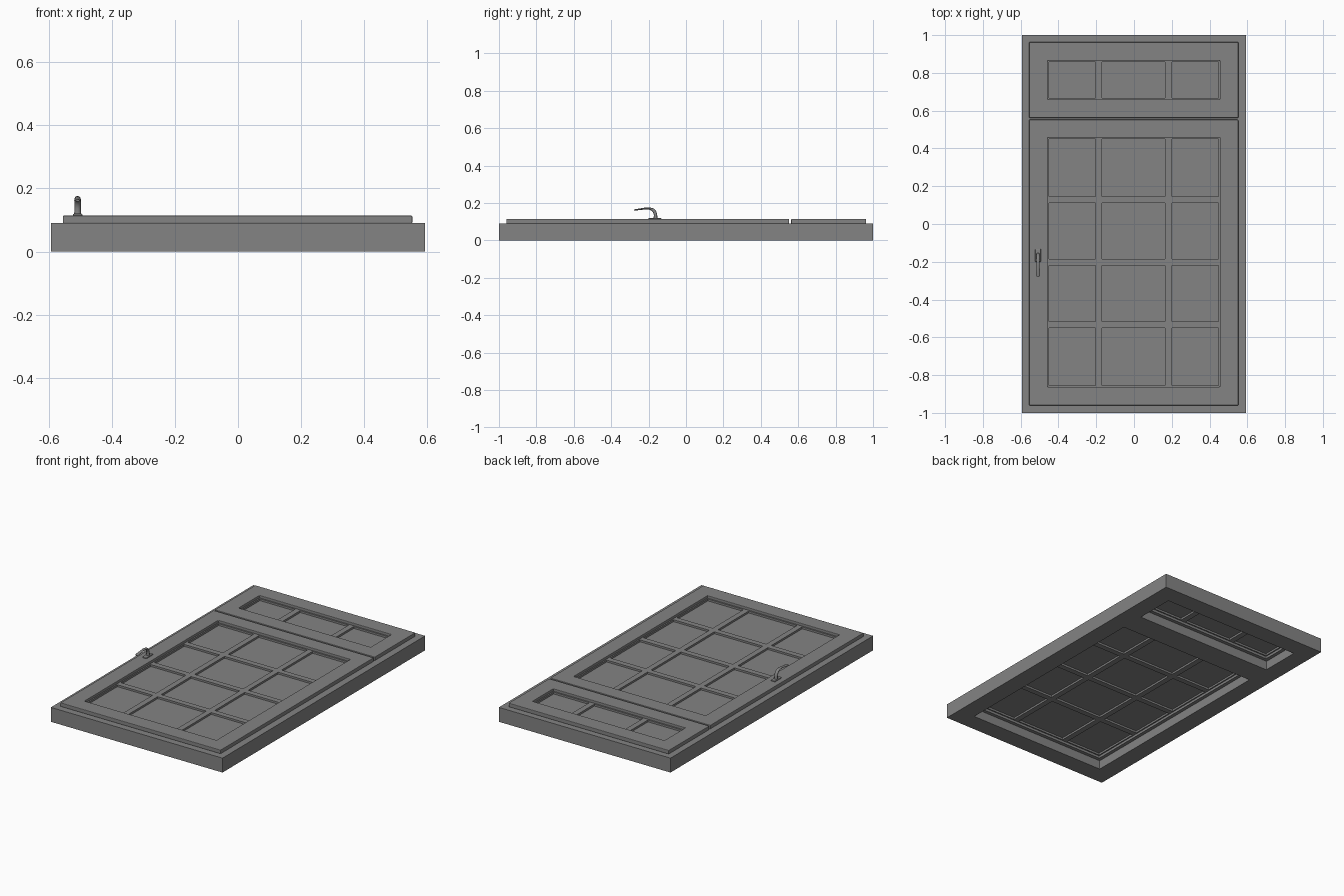
import bpy, bmesh, math
from mathutils import Vector

if "Cube" in bpy.data.objects:
    bpy.data.objects.remove(bpy.data.objects["Cube"], do_unlink=True)

GREY = (0.23, 0.23, 0.23, 1.0)
grey = bpy.data.materials.new("window grey")
grey.use_nodes = True
grey.diffuse_color = GREY
grey.node_tree.nodes["Principled BSDF"].inputs["Base Color"].default_value = GREY


def finish(name, bm):
    bmesh.ops.recalc_face_normals(bm, faces=bm.faces[:])
    mesh = bpy.data.meshes.new(name)
    bm.to_mesh(mesh)
    bm.free()
    mesh.materials.append(grey)
    ob = bpy.data.objects.new(name, mesh)
    bpy.context.collection.objects.link(ob)
    return ob


def lattice(name, xs, ys, z0, z1, bevel=0.0):
    """Slab of alternating bars and openings: odd cells in both directions are open."""
    bm = bmesh.new()
    grid = [[bm.verts.new((x, y, z0)) for y in ys] for x in xs]
    for i in range(len(xs) - 1):
        for j in range(len(ys) - 1):
            if not (i % 2 and j % 2):
                bm.faces.new((grid[i][j], grid[i + 1][j], grid[i + 1][j + 1], grid[i][j + 1]))
    out = bmesh.ops.extrude_face_region(bm, geom=bm.faces[:])
    top = [v for v in out["geom"] if isinstance(v, bmesh.types.BMVert)]
    bmesh.ops.translate(bm, verts=top, vec=(0, 0, z1 - z0))
    ob = finish(name, bm)
    if bevel:
        mod = ob.modifiers.new("edge_bevel", "BEVEL")
        mod.width, mod.segments, mod.limit_method = bevel, 2, "ANGLE"
    return ob


def box(name, x0, x1, y0, y1, z0, z1):
    return lattice(name, [x0, x1], [y0, y1], z0, z1)


# Fixed frame with a large lower opening and a small upper one
lattice("outer_frame", [-0.593, -0.48, 0.48, 0.593],
        [-1.0, -0.885, 0.48, 0.635, 0.885, 1.0], 0.0, 0.09)

# Sashes: (name, outer y range, opening y range, horizontal glazing bars)
BAR_X = [-0.205, -0.17, 0.165, 0.2]
for name, y0, y1, p0, p1, bars in (
        ("lower_sash", -0.96, 0.552, -0.862, 0.458,
         [-0.55, -0.515, -0.22, -0.185, 0.11, 0.145]),
        ("upper_sash", 0.562, 0.963, 0.66, 0.865, [])):
    # Overlapping lip above the frame, and the body seated in the opening
    lattice(name + "_lip", [-0.555, -0.457, 0.455, 0.552], [y0, p0, p1, y1],
            0.09, 0.114, 0.003)
    lattice(name + "_body", [-0.479, -0.457, 0.455, 0.479],
            [p0 - 0.022, p0, p1, p1 + 0.02], 0.055, 0.09)
    # Glass with glazing bars and edge beads through it
    box(name + "_glass", -0.457, 0.455, p0, p1, 0.082, 0.086)
    lattice(name + "_glazing_bars", [-0.457, -0.449] + BAR_X + [0.447, 0.455],
            [p0, p0 + 0.008] + bars + [p1 - 0.008, p1], 0.07, 0.098)

# Handle: base plate, collar and a lever swept along a bent path
HX = -0.508
plate = box("handle_plate", HX - 0.015, HX + 0.015, -0.2, -0.132, 0.113, 0.12)
mod = plate.modifiers.new("edge_bevel", "BEVEL")
mod.width, mod.segments = 0.003, 2

# Path points: y, z, half width, half thickness
PATH = [(-0.163, 0.118, 0.011, 0.010), (-0.163, 0.138, 0.010, 0.009),
        (-0.168, 0.153, 0.010, 0.009), (-0.178, 0.164, 0.010, 0.008),
        (-0.195, 0.170, 0.009, 0.006), (-0.220, 0.170, 0.008, 0.005),
        (-0.250, 0.166, 0.010, 0.004), (-0.270, 0.163, 0.011, 0.004),
        (-0.279, 0.162, 0.007, 0.003)]
SIDES = 12
bm = bmesh.new()
rings = []
for k, (y, z, w, t) in enumerate(PATH):
    a, b = PATH[max(k - 1, 0)], PATH[min(k + 1, len(PATH) - 1)]
    along = Vector((0, b[0] - a[0], b[1] - a[1])).normalized()
    across = along.cross(Vector((1, 0, 0)))
    ring = []
    for s in range(SIDES):
        ang = 2 * math.pi * s / SIDES
        ring.append(bm.verts.new(Vector((HX + w * math.cos(ang), y, z))
                                 + across * (t * math.sin(ang))))
    rings.append(ring)
for r, q in zip(rings, rings[1:]):
    for s in range(SIDES):
        n = (s + 1) % SIDES
        bm.faces.new((r[s], r[n], q[n], q[s]))
bm.faces.new(rings[0])
bm.faces.new(rings[-1])
lever = finish("handle_lever", bm)
bpy.ops.object.select_all(action="DESELECT")
lever.select_set(True)
bpy.context.view_layer.objects.active = lever
bpy.ops.object.shade_smooth_by_angle(angle=math.radians(40))
